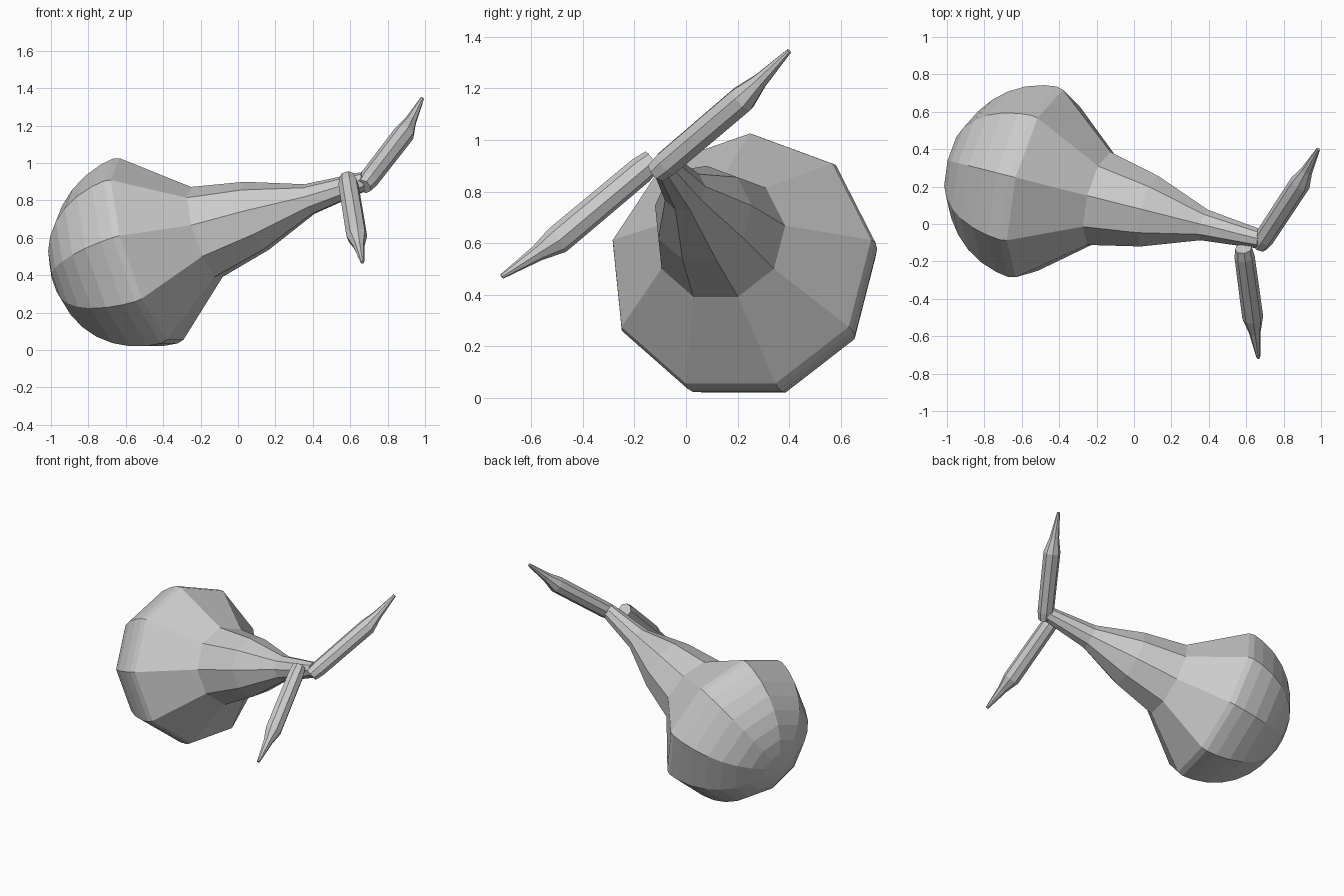
import bpy, bmesh, math
from mathutils import Vector

if "Cube" in bpy.data.objects:
    bpy.data.objects.remove(bpy.data.objects["Cube"])


def loft(name, rings, sides, up=Vector((0, 0, 1))):
    """Skin polygon rings (centre, radius) along a nearly straight path."""
    axis = (rings[-1][0] - rings[0][0]).normalized()
    u = (up - axis * up.dot(axis)).normalized()
    v = axis.cross(u)
    bm = bmesh.new()
    loops = []
    for c, r in rings:
        angles = [2 * math.pi * i / sides for i in range(sides)]
        loops.append([bm.verts.new(c + r * (u * math.cos(t) + v * math.sin(t))) for t in angles])
    for a, b in zip(loops, loops[1:]):
        for i in range(sides):
            j = (i + 1) % sides
            bm.faces.new((a[i], a[j], b[j], b[i]))
    bm.faces.new(loops[0][::-1])
    bm.faces.new(loops[-1])
    bmesh.ops.recalc_face_normals(bm, faces=bm.faces)
    mesh = bpy.data.meshes.new(name)
    bm.to_mesh(mesh)
    bm.free()
    ob = bpy.data.objects.new(name, mesh)
    bpy.context.collection.objects.link(ob)
    return ob


# Tilted axis shared by the bulb and its neck
CENTRE = Vector((-0.48, 0.21, 0.525))
AXIS = Vector((1.15, -0.29, 0.375)).normalized()


def on_axis(profile):
    return [(CENTRE + AXIS * s, r) for s, r in profile]


# Rounded back of the bulb
R = 0.535
dome = [(-R * math.cos(math.radians(t)), R * math.sin(math.radians(t)))
        for t in (2, 12, 23, 34, 45, 56, 67, 78, 86)]
loft("bulb_dome", on_axis(dome + [(0, 0.525)]), 9)

# Shoulder and tapering neck
neck = [(0, 0.525), (0.33, 0.26), (0.62, 0.197), (0.93, 0.085), (1.25, 0.052)]
loft("bulb_neck", on_axis(neck), 9)


# Pointed sprouts at the end of the neck
def sprout(name, base, shoulder, tip):
    base, shoulder, tip = Vector(base), Vector(shoulder), Vector(tip)
    loft(name, [(base, 0.045), (base.lerp(shoulder, 0.12), 0.054),
                (base.lerp(shoulder, 0.85), 0.056), (shoulder, 0.056),
                (shoulder.lerp(tip, 0.36), 0.032), (tip, 0.01)], 8)


sprout("upper_sprout", (0.67, -0.115, 0.875), (0.89, 0.22, 1.16), (0.985, 0.4, 1.345))
sprout("lower_sprout", (0.585, -0.13, 0.92), (0.635, -0.5, 0.61), (0.665, -0.715, 0.47))
